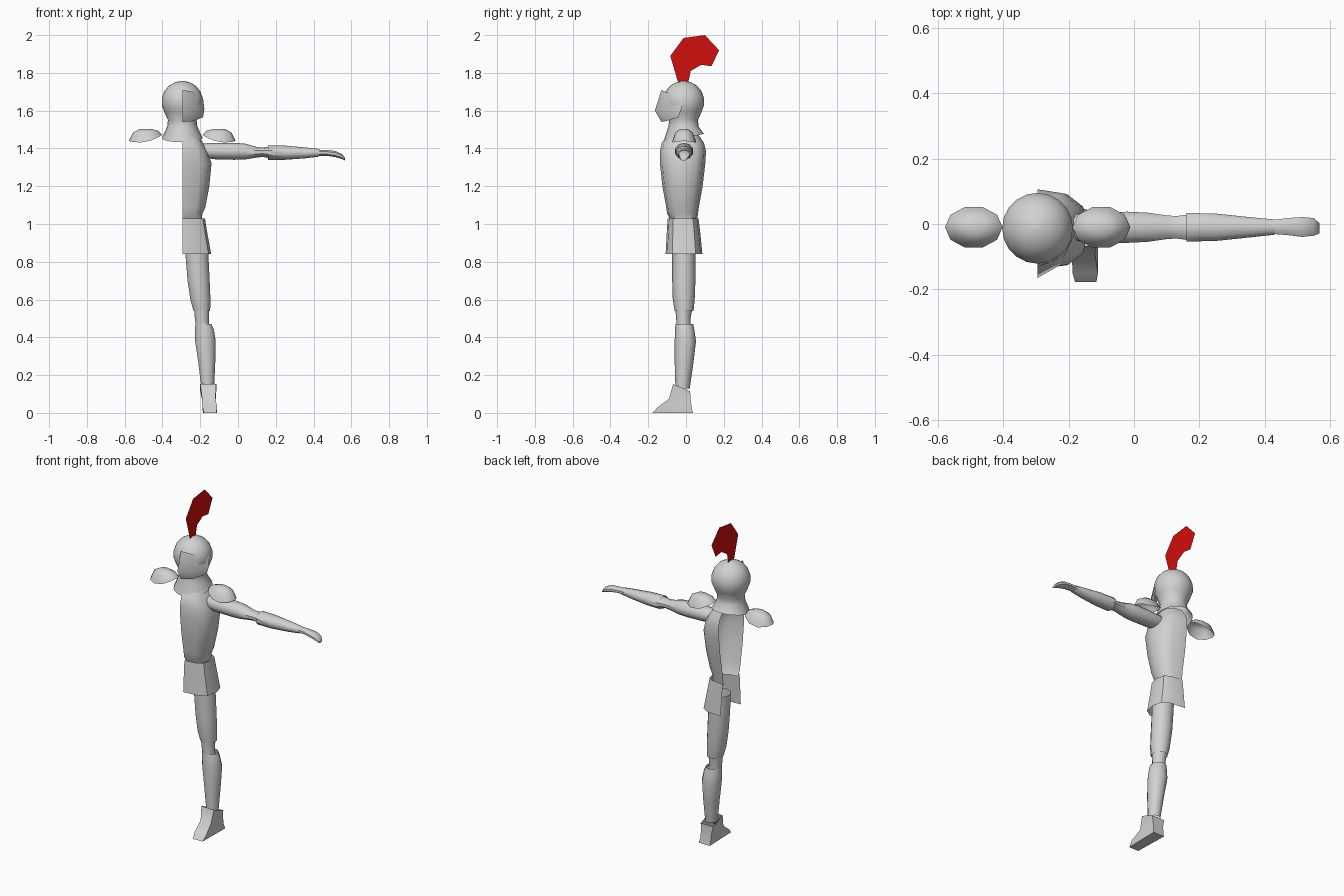
import bpy, bmesh, math

MID = -0.295  # plane of the half figure


def material(name, rgb):
    m = bpy.data.materials.new(name)
    m.diffuse_color = (*rgb, 1)
    return m


STEEL = material("steel grey", (0.64, 0.64, 0.64))
RED = material("plume red", (0.64, 0.004, 0.004))


def build(name, verts, faces, mat=STEEL, angle=40):
    me = bpy.data.meshes.new(name)
    me.from_pydata(verts, [], faces)
    ob = bpy.data.objects.new(name, me)
    bpy.context.collection.objects.link(ob)
    me.materials.append(mat)
    bm = bmesh.new()
    bm.from_mesh(me)
    bmesh.ops.recalc_face_normals(bm, faces=bm.faces)
    bm.to_mesh(me)
    bm.free()
    bpy.ops.object.select_all(action='DESELECT')
    ob.select_set(True)
    bpy.context.view_layer.objects.active = ob
    bpy.ops.object.shade_smooth_by_angle(angle=math.radians(angle))
    return ob


def skin(name, rings, closed=True, caps=(False, False), angle=40):
    """Join equal-length point rings with quads."""
    n = len(rings[0])
    verts = [p for r in rings for p in r]
    faces = []
    for i in range(len(rings) - 1):
        for j in range(n if closed else n - 1):
            k = (j + 1) % n
            faces.append((i*n + j, i*n + k, (i+1)*n + k, (i+1)*n + j))
    if caps[0]:
        faces.append(tuple(range(n)))
    if caps[1]:
        faces.append(tuple(range(len(verts) - n, len(verts))))
    return build(name, verts, faces, angle=angle)


def tube(name, axis, rows, n=10, **kw):
    """rows: position, then low/high limits of the two cross axes."""
    rings = []
    for t, a0, a1, b0, b1 in rows:
        ring = []
        for j in range(n):
            w = 2 * math.pi * (j + 0.5) / n
            a = (a0 + a1) / 2 + (a1 - a0) / 2 * math.cos(w)
            b = (b0 + b1) / 2 + (b1 - b0) / 2 * math.sin(w)
            ring.append((a, b, t) if axis == 'z' else (t, a, b))
        rings.append(ring)
    return skin(name, rings, **kw)


def half_shell(name, rows, n=6, square=0.75, angle=40):
    """rows: z, outer x, front y, back y; open on the middle plane."""
    rings = []
    for z, x1, y0, y1 in rows:
        ring = []
        for j in range(n + 1):
            w = -math.pi / 2 + math.pi * j / n
            c, s = max(math.cos(w), 0), math.sin(w)
            c, s = c ** square if c > 1e-6 else 0, math.copysign(abs(s) ** square, s)
            ring.append((MID + (x1 - MID) * c, (y0 + y1)/2 + (y1 - y0)/2 * s, z))
        rings.append(ring)
    return skin(name, rings, closed=False, angle=angle)


# Helmet: round skull running into a flared neck guard
rings = []
profile = [(0.11 * math.sin(math.radians(a)), 1.648 + 0.11 * math.cos(math.radians(a)))
           for a in (2, 20, 40, 60, 80, 100, 120)]
profile += [(0.076, 1.55), (0.08, 1.515), (0.108, 1.455)]
for i, (r, z) in enumerate(profile):
    ring = []
    for j in range(20):
        w = 2 * math.pi * j / 20
        dip = 0.022 * math.sin(w) if i == len(profile) - 1 else 0
        ring.append((MID + r * math.cos(w), -0.013 + r * math.sin(w), z + dip))
    rings.append(ring)
skin("helmet", rings, caps=(True, False))

# Visor: half face plate
skin("visor", [
    [(MID, -0.13, 1.71), (-0.24, -0.11, 1.70), (-0.185, -0.015, 1.665)],
    [(MID, -0.165, 1.60), (-0.225, -0.125, 1.60), (-0.178, -0.025, 1.61)],
    [(MID, -0.13, 1.54), (-0.235, -0.105, 1.545), (-0.185, -0.04, 1.565)],
], closed=False)

# Plume: flat crest standing on the helmet
crest = [(-0.03, 1.74), (-0.045, 1.76), (-0.083, 1.89), (-0.013, 1.985), (0.10, 2.0),
         (0.175, 1.92), (0.135, 1.835), (0.08, 1.843), (0.025, 1.81), (0.01, 1.74)]
build("plume", [(MID, y, z) for y, z in crest], [tuple(range(len(crest)))], RED)

# Torso and skirt halves
half_shell("torso", [(1.48, -0.215, -0.09, 0.06), (1.43, -0.185, -0.128, 0.095),
                     (1.385, -0.16, -0.138, 0.106), (1.32, -0.14, -0.138, 0.102),
                     (1.20, -0.152, -0.125, 0.088), (1.09, -0.172, -0.105, 0.068),
                     (1.055, -0.188, -0.10, 0.064), (1.02, -0.192, -0.082, 0.058)])
half_shell("skirt", [(1.03, -0.175, -0.097, 0.066), (0.95, -0.162, -0.102, 0.076),
                     (0.84, -0.142, -0.108, 0.087)], square=0.65)

# Leg
tube("thigh", 'z', [(0.93, -0.285, -0.16, -0.073, 0.05), (0.82, -0.28, -0.153, -0.073, 0.05),
                    (0.70, -0.27, -0.147, -0.073, 0.05), (0.60, -0.255, -0.143, -0.07, 0.046),
                    (0.54, -0.238, -0.145, -0.06, 0.04)])
tube("knee", 'z', [(0.56, -0.236, -0.15, -0.058, 0.035), (0.50, -0.23, -0.153, -0.052, 0.024),
                   (0.46, -0.225, -0.15, -0.05, 0.024)])
tube("shin", 'z', [(0.47, -0.228, -0.138, -0.056, 0.038), (0.44, -0.23, -0.125, -0.058, 0.044),
                   (0.38, -0.23, -0.115, -0.06, 0.053), (0.27, -0.213, -0.118, -0.06, 0.04),
                   (0.13, -0.195, -0.125, -0.056, 0.02)])

# Foot: ankle cuff widening into a wedge toe
foot = [[(-0.20, -0.068, 0.152), (-0.115, -0.068, 0.152), (-0.115, 0.022, 0.115), (-0.20, 0.022, 0.115)],
        [(-0.19, -0.09, 0.075), (-0.12, -0.09, 0.075), (-0.118, 0.024, 0.07), (-0.19, 0.024, 0.07)],
        [(-0.188, -0.15, 0.03), (-0.11, -0.15, 0.03), (-0.118, 0.03, 0.03), (-0.188, 0.03, 0.03)],
        [(-0.18, -0.178, 0), (-0.115, -0.178, 0), (-0.112, 0.036, 0), (-0.186, 0.036, 0)]]
skin("foot", foot, caps=(False, True))

# Arm
tube("upper_arm", 'x', [(-0.20, -0.05, 0.03, 1.355, 1.425), (-0.13, -0.06, 0.038, 1.343, 1.43),
                        (-0.02, -0.06, 0.04, 1.34, 1.43), (0.04, -0.057, 0.037, 1.342, 1.425),
                        (0.10, -0.048, 0.028, 1.352, 1.408), (0.13, -0.046, 0.026, 1.355, 1.405),
                        (0.17, -0.052, 0.032, 1.348, 1.41)])
tube("forearm", 'x', [(0.16, -0.056, 0.036, 1.34, 1.416), (0.25, -0.054, 0.034, 1.34, 1.415),
                      (0.36, -0.042, 0.022, 1.348, 1.405), (0.43, -0.034, 0.015, 1.357, 1.397)])
tube("hand", 'x', [(0.42, -0.032, 0.014, 1.36, 1.395), (0.47, -0.036, 0.02, 1.36, 1.393),
                   (0.515, -0.042, 0.024, 1.353, 1.388), (0.55, -0.038, 0.02, 1.343, 1.372),
                   (0.567, -0.03, 0.004, 1.335, 1.35)], n=8, caps=(False, True))

# Shoulder plates: shallow domes, mirrored about the middle plane
for side, label in ((1, "right"), (-1, "left")):
    rings = []
    for scale, lift in ((1.0, 0.0), (0.75, 0.7), (0.35, 1.0)):
        ring = []
        for j in range(10):
            w = 2 * math.pi * j / 10
            u, v = math.cos(w), math.sin(w)
            rim = 1.456 - 0.016 * u - 0.022 * v * v
            x = 0.195 + scale * 0.088 * u
            ring.append((MID + side * x, -0.01 + scale * 0.065 * v,
                         rim + (1.503 - rim) * lift))
        rings.append(ring)
    skin(label + "_shoulder_plate", rings, caps=(False, True), angle=50)
